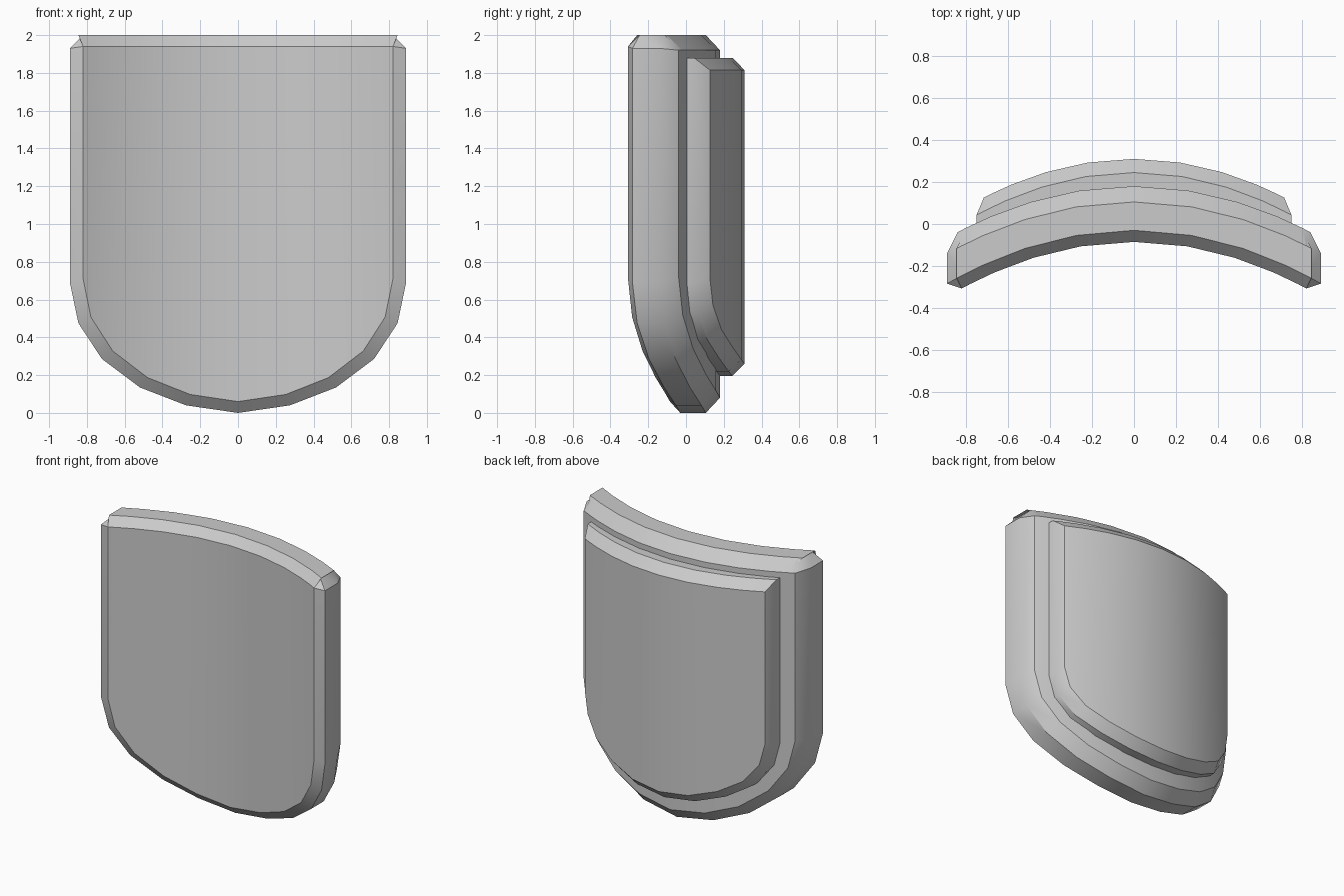
import bpy, bmesh, math

if "Cube" in bpy.data.objects:
    bpy.data.objects.remove(bpy.data.objects["Cube"])


def make_plate(name, half_width, bottom, top, cut, arc, layers):
    """Curved U-shaped plate; layers = (depth, curvature, inset x, inset z)."""
    bm = bmesh.new()
    # half outline from top centre round to bottom centre
    cols = [x for x, z in reversed(arc[1:])]
    outline = [(x, top) for x in cols]
    outline += [(half_width - cut, top), (half_width, top - cut)] + arc
    mid = (top + bottom) / 2
    n_cols, n = len(cols), len(outline)

    rings = []
    for depth, curve, dx, dz in layers:
        sx = (half_width - dx) / half_width
        sz = (top - mid - dz) / (top - mid)
        ring = []
        for i, (x, z) in enumerate(outline):
            x, z = x * sx, mid + (z - mid) * sz
            # chamfered corner closes to a point on the inset faces
            if dx and i in (n_cols, n_cols + 1):
                x, z = half_width - dx, top - dz
            ring.append(bm.verts.new((x, depth - curve * x * x, z)))
        rings.append(ring)

    # rim bands
    for a, b in zip(rings, rings[1:]):
        for i in range(n - 1):
            bm.faces.new((a[i], a[i + 1], b[i + 1], b[i]))
    # front and back faces as vertical strips
    for ring in (rings[0], rings[-1]):
        for i in range(n_cols - 1):
            bm.faces.new((ring[i], ring[i + 1], ring[n - 2 - i], ring[n - 1 - i]))
        bm.faces.new(ring[n_cols - 1:n_cols + 4])

    # mirror to the other half and weld
    geom = bm.verts[:] + bm.edges[:] + bm.faces[:]
    copy = bmesh.ops.duplicate(bm, geom=geom)["geom"]
    for v in copy:
        if isinstance(v, bmesh.types.BMVert):
            v.co.x = -v.co.x
    bmesh.ops.remove_doubles(bm, verts=bm.verts[:], dist=0.0005)
    bmesh.ops.dissolve_degenerate(bm, dist=0.0005, edges=bm.edges[:])
    bmesh.ops.recalc_face_normals(bm, faces=bm.faces[:])

    mesh = bpy.data.meshes.new(name)
    bm.to_mesh(mesh)
    bm.free()
    obj = bpy.data.objects.new(name, mesh)
    bpy.context.collection.objects.link(obj)
    bpy.ops.object.select_all(action='DESELECT')
    obj.select_set(True)
    bpy.context.view_layer.objects.active = obj
    bpy.ops.object.shade_smooth_by_angle(angle=math.radians(30))
    return obj


# large front plate with chamfered rim and top corners
make_plate("front_plate", 0.89, 0.0, 2.0, 0.07,
           [(0.89, 0.69), (0.845, 0.475), (0.72, 0.285),
            (0.52, 0.135), (0.275, 0.04), (0, 0)],
           [(-0.085, 0.33, 0.07, 0.06), (-0.03, 0.32, 0, 0),
            (0.105, 0.31, 0, 0), (0.18, 0.31, 0.05, 0.08)])

# smaller raised plate on the back, with square top corners
make_plate("back_plate", 0.75, 0.195, 1.88, 0.0,
           [(0.75, 0.69), (0.715, 0.53), (0.61, 0.39),
            (0.44, 0.29), (0.23, 0.22), (0, 0.195)],
           [(0.15, 0.31, 0, 0), (0.245, 0.36, 0, 0),
            (0.31, 0.36, 0.035, 0.065)])
